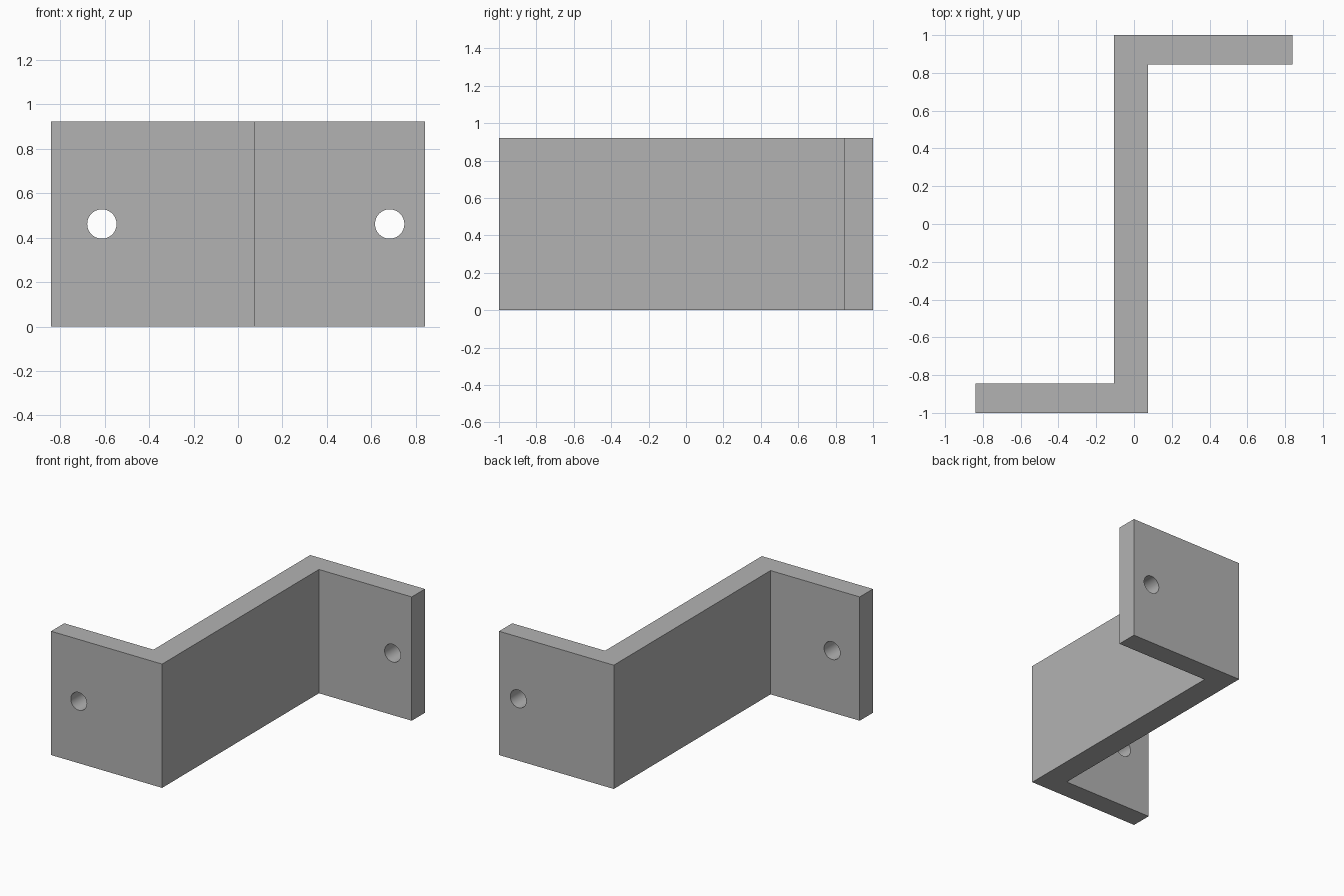
import bpy, bmesh, math

if "Cube" in bpy.data.objects:
    bpy.data.objects.remove(bpy.data.objects["Cube"], do_unlink=True)

HEIGHT = 0.922
HOLE_RADIUS = 0.066

# Plain grey metal
grey = bpy.data.materials.new("plain_grey")
grey.use_nodes = True
colour = (0.45, 0.45, 0.45, 1)
grey.diffuse_color = colour
grey.node_tree.nodes["Principled BSDF"].inputs["Base Color"].default_value = colour

# Z-shaped outline, extruded upwards
outline = [(-0.84, -1), (0.075, -1), (0.075, 0.845), (0.84, 0.845),
           (0.84, 1), (-0.105, 1), (-0.105, -0.845), (-0.84, -0.845)]
bm = bmesh.new()
base = bm.faces.new([bm.verts.new((x, y, 0)) for x, y in outline])
extruded = bmesh.ops.extrude_face_region(bm, geom=[base])["geom"]
top = [v for v in extruded if isinstance(v, bmesh.types.BMVert)]
bmesh.ops.translate(bm, verts=top, vec=(0, 0, HEIGHT))
bmesh.ops.recalc_face_normals(bm, faces=bm.faces)
mesh = bpy.data.meshes.new("bracket")
bm.to_mesh(mesh)
bm.free()
mesh.materials.append(grey)
bracket = bpy.data.objects.new("bracket", mesh)
bpy.context.collection.objects.link(bracket)


def drill(name, x, y):
    """Cut a round bolt hole through a flange, along y."""
    bpy.ops.mesh.primitive_cylinder_add(
        vertices=48, radius=HOLE_RADIUS, depth=0.4,
        location=(x, y, HEIGHT / 2), rotation=(math.pi / 2, 0, 0))
    cutter = bpy.context.object
    cutter.name = name + "_cutter"
    cutter.hide_render = True
    cutter.data.materials.append(grey)
    bpy.ops.object.select_all(action="DESELECT")
    bracket.select_set(True)
    bpy.context.view_layer.objects.active = bracket
    cut = bracket.modifiers.new(name, "BOOLEAN")
    cut.operation = "DIFFERENCE"
    cut.solver = "EXACT"
    cut.object = cutter
    bpy.ops.object.modifier_apply(modifier=cut.name)
    bpy.data.objects.remove(cutter, do_unlink=True)


# Bolt holes in the two flanges
drill("front_hole", -0.612, -0.92)
drill("back_hole", 0.682, 0.92)

# Smooth hole walls, sharp plate edges
bpy.ops.object.shade_smooth_by_angle(angle=math.radians(30))
